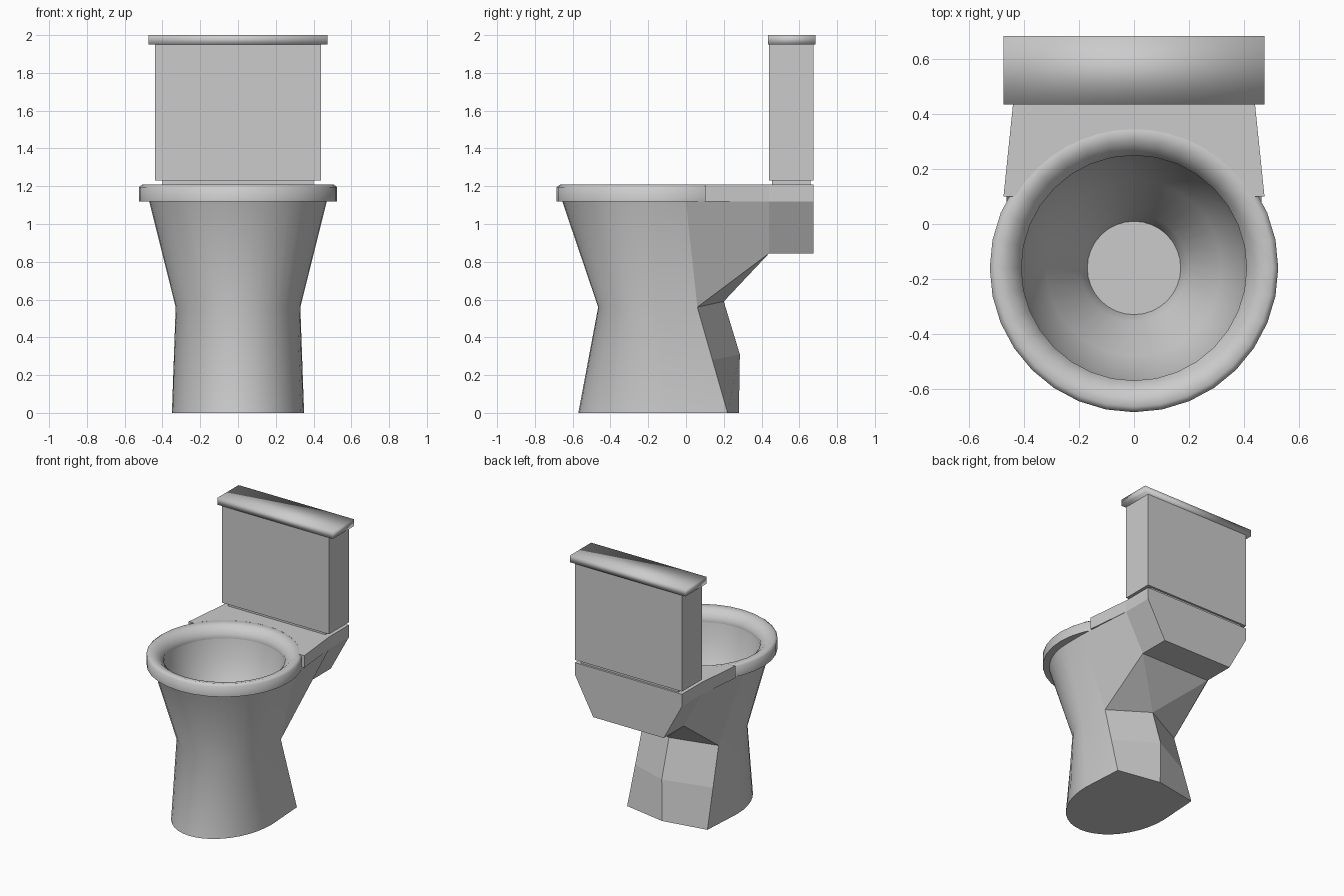
import bpy, bmesh
from math import sin, cos, pi, radians, asin

if "Cube" in bpy.data.objects:
    bpy.data.objects.remove(bpy.data.objects["Cube"])

CY = -0.16  # bowl centre in y


def finish(name, bm, angle=None):
    bmesh.ops.recalc_face_normals(bm, faces=bm.faces[:])
    mesh = bpy.data.meshes.new(name)
    bm.to_mesh(mesh)
    bm.free()
    ob = bpy.data.objects.new(name, mesh)
    bpy.context.collection.objects.link(ob)
    if angle:
        bpy.ops.object.select_all(action='DESELECT')
        ob.select_set(True)
        bpy.context.view_layer.objects.active = ob
        bpy.ops.object.shade_smooth_by_angle(angle=radians(angle))
    return ob


def box(name, hx, y0, y1, z0, z1):
    bm = bmesh.new()
    bmesh.ops.create_cube(bm, size=1)
    for v in bm.verts:
        v.co = (v.co.x * 2 * hx, (y0 + y1) / 2 + v.co.y * (y1 - y0),
                (z0 + z1) / 2 + v.co.z * (z1 - z0))
    return finish(name, bm)


def bridge(bm, a, b, closed):
    n = len(a)
    for i in range(n if closed else n - 1):
        j = (i + 1) % n
        bm.faces.new((a[i], a[j], b[j], b[i]))


# Cistern, its gasket and its softly shaded lid
box("cistern", 0.44, 0.44, 0.675, 1.23, 1.95)
box("cistern_gasket", 0.4, 0.455, 0.66, 1.2, 1.235)
lid = box("cistern_lid", 0.475, 0.435, 0.685, 1.95, 2.0)
lid.data.shade_smooth()

# Pedestal: rounded front lofted through base, waist and top
bm = bmesh.new()
N = 20
#            z     a     b     cy    end x end y
sections = [(0.0, 0.35, 0.47, -0.10, 0.33, 0.22),
            (0.56, 0.33, 0.305, CY, 0.31, 0.06),
            (1.12, 0.47, 0.495, CY, 0.47, 0.0)]
rings = []
for z, a, b, cy, ex, ey in sections:
    pts = [(ex, ey)]
    pts += [(a * cos(pi * i / N), cy - b * sin(pi * i / N)) for i in range(N + 1)]
    pts += [(-ex, ey)]
    rings.append([bm.verts.new((x, y, z)) for x, y in pts])
bridge(bm, rings[0], rings[1], False)
bridge(bm, rings[1], rings[2], False)

# Pedestal: faceted trap and shelf at the back
m0, m1, m2 = [bm.verts.new((0, y, z)) for y, z in ((0.28, 0), (0.285, 0.31), (0.2, 0.59))]
flat = [bm.faces.new(rings[0] + [m0])]
shelf = []
for s, k in ((1, 0), (-1, -1)):
    a0, a1, t1 = (r[k] for r in rings)
    side = bm.verts.new((s * 0.32, 0.14, 0.28))
    d1, d2 = [bm.verts.new((s * 0.44, y, 1.12)) for y in (0.44, 0.675)]
    e1, e2 = [bm.verts.new((s * 0.29, y, 0.845)) for y in (0.44, 0.675)]
    for f in ((a0, m0, m1, side), (side, m1, m2, a1), (a0, side, a1),
              (a1, t1, d1, e1), (d1, d2, e2, e1), (a1, e1, m2)):
        flat.append(bm.faces.new(f))
    shelf.append((d2, e1, e2))
(d2, e1, e2), (d2m, e1m, e2m) = shelf
for f in ((e1, e1m, m2), (e1, e1m, e2m, e2), (e2, e2m, d2m, d2)):
    flat.append(bm.faces.new(f))
bm.faces.index_update()
flat_ids = [f.index for f in flat]
ped = finish("pedestal", bm, 40)
for i in flat_ids:
    ped.data.polygons[i].use_smooth = False

# Deck behind the bowl, cut out along the rim
bm = bmesh.new()
R = 0.505
a0 = asin((0.1 - CY) / R)
pts = [(-0.475, 0.1), (-0.44, 0.44), (-0.44, 0.675), (0.44, 0.675), (0.44, 0.44), (0.475, 0.1)]
pts += [(R * cos(a0 + (pi - 2 * a0) * i / 16), CY + R * sin(a0 + (pi - 2 * a0) * i / 16))
        for i in range(17)]
face = bm.faces.new([bm.verts.new((x, y, 1.12)) for x, y in pts])
ext = bmesh.ops.extrude_face_region(bm, geom=[face])["geom"]
bmesh.ops.translate(bm, vec=(0, 0, 0.09),
                    verts=[g for g in ext if isinstance(g, bmesh.types.BMVert)])
finish("deck", bm)


# Rim and bowl: revolved profiles of (radius, z)
def lathe(name, profile, angle, cap=False, segs=32):
    bm = bmesh.new()
    loops = [[bm.verts.new((r * sin(2 * pi * i / segs), CY - r * cos(2 * pi * i / segs), z))
              for i in range(segs)] for r, z in profile]
    for a, b in zip(loops, loops[1:]):
        bridge(bm, a, b, True)
    if cap:
        bm.faces.new(loops[-1])
    ob = finish(name, bm, angle)
    return ob


lathe("rim", [(0.45, 1.12), (0.525, 1.12), (0.525, 1.195), (0.505, 1.21),
              (0.46, 1.20), (0.41, 1.155), (0.41, 1.12)], 60)
bowl = lathe("bowl", [(0.415, 1.13), (0.39, 1.0), (0.32, 0.84), (0.195, 0.68),
                      (0.17, 0.6)], 40, cap=True)
bowl.data.flip_normals()
